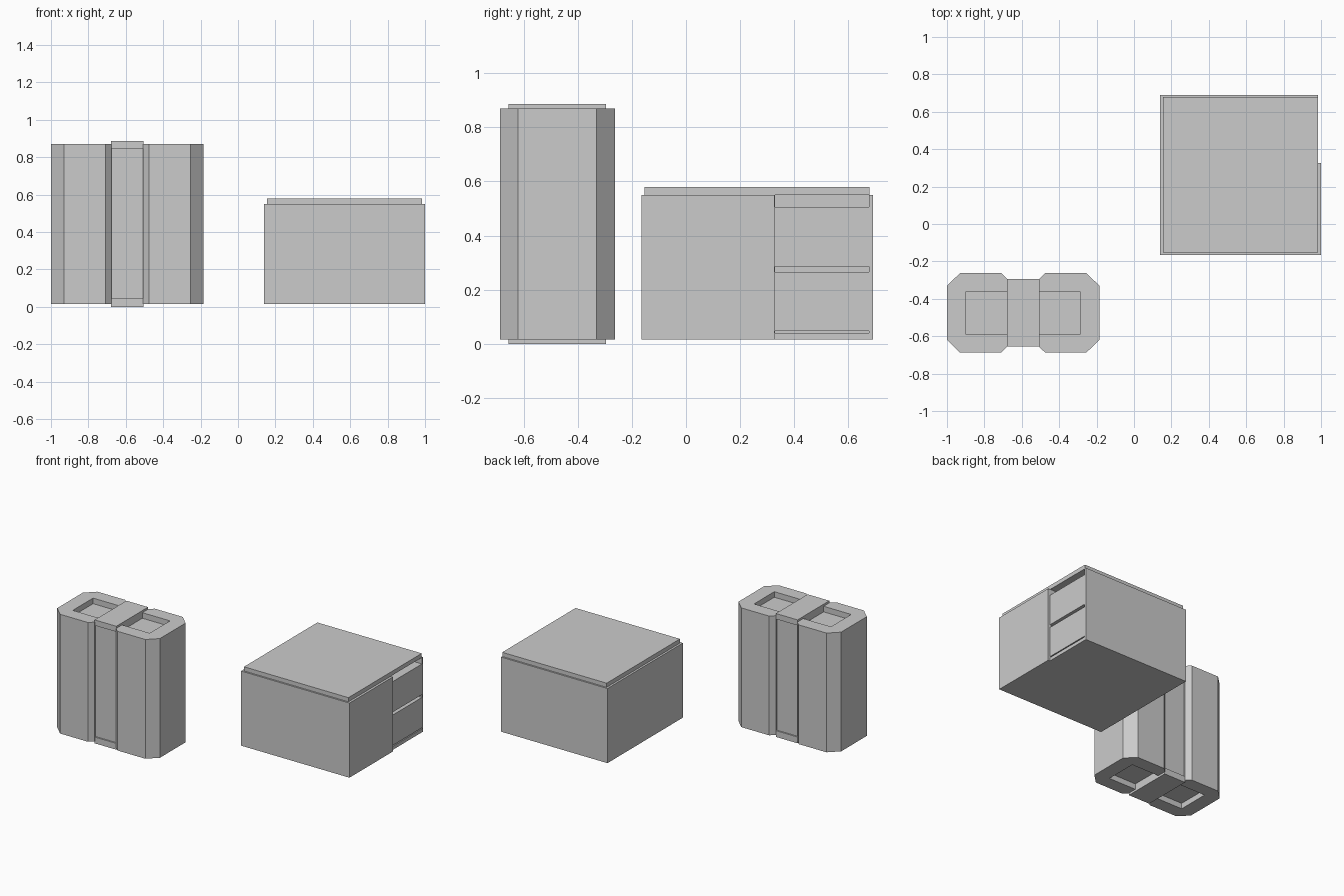
import bpy, bmesh
from mathutils import Matrix

if "Cube" in bpy.data.objects:
    bpy.data.objects.remove(bpy.data.objects["Cube"])


def prism(name, pts, depth, matrix=None):
    """Extrude a closed 2D outline upwards; matrix places the result."""
    bm = bmesh.new()
    face = bm.faces.new([bm.verts.new((u, v, depth[0])) for u, v in pts])
    ext = bmesh.ops.extrude_face_region(bm, geom=[face])
    for v in ext["geom"]:
        if isinstance(v, bmesh.types.BMVert):
            v.co.z = depth[1]
    if matrix:
        bm.transform(matrix)
    bmesh.ops.recalc_face_normals(bm, faces=bm.faces)
    mesh = bpy.data.meshes.new(name)
    bm.to_mesh(mesh)
    bm.free()
    obj = bpy.data.objects.new(name, mesh)
    bpy.context.collection.objects.link(obj)
    return obj


def box(name, x, y, z):
    return prism(name, [(x[0], y[0]), (x[1], y[0]), (x[1], y[1]), (x[0], y[1])], z)


def cut(target, cutter):
    mod = target.modifiers.new(cutter.name, "BOOLEAN")
    mod.operation = "DIFFERENCE"
    mod.solver = "EXACT"
    mod.object = cutter
    cutter.hide_render = True
    cutter.hide_viewport = True


# Tower: two chamfered lobes joined by a narrower waist, mirrored in x and y
CX, CY = -0.5925, -0.475
quarter = [(0.4075, 0.145), (0.338, 0.212), (0.117, 0.212), (0.085, 0.181), (0.085, 0.17)]
half = quarter + [(-x, y) for x, y in reversed(quarter)]
outline = half + [(x, -y) for x, y in reversed(half)]
tower = prism("tower", [(CX + x, CY + y) for x, y in outline], (0.015, 0.87))

# Pockets in the top and bottom of each lobe
for side in (-1, 1):
    xs = sorted((CX + side * 0.086, CX + side * 0.305))
    for label, z in (("top", (0.83, 0.9)), ("bottom", (-0.02, 0.055))):
        cut(tower, box(f"pocket_cutter_{label}_{side}", xs, (CY - 0.115, CY + 0.115), z))

# Clips bridging the waist at both ends
for label, z in (("top", (0.845, 0.885)), ("bottom", (0.0, 0.045))):
    box(f"{label}_clip", (CX - 0.086, CX + 0.086), (CY - 0.18, CY + 0.18), z)

# Cabinet: right side stands slightly proud on its front half
cabinet = prism("cabinet", [(0.14, -0.165), (1.0, -0.165), (1.0, 0.327), (0.985, 0.327),
                            (0.985, 0.69), (0.14, 0.69)], (0.015, 0.55))

# Gaps above, between and below the drawer fronts
for i, z in enumerate(((0.505, 0.6), (0.265, 0.285), (0.04, 0.047))):
    cut(cabinet, box(f"drawer_gap_cutter_{i}", (0.9, 1.1), (0.328, 0.677), z))

# Small stepped recess low on the right side (outline in y, z)
step = [(0.155, -0.02), (0.195, -0.02), (0.195, 0.042), (0.29, 0.042), (0.29, 0.127), (0.155, 0.127)]
yz_to_x = Matrix(((0, 0, 1, 0), (1, 0, 0, 0), (0, 1, 0, 0), (0, 0, 0, 1)))
cut(cabinet, prism("side_recess_cutter", step, (0.978, 1.1), yz_to_x))

# Lid
box("lid", (0.155, 0.983), (-0.153, 0.678), (0.55, 0.58))
